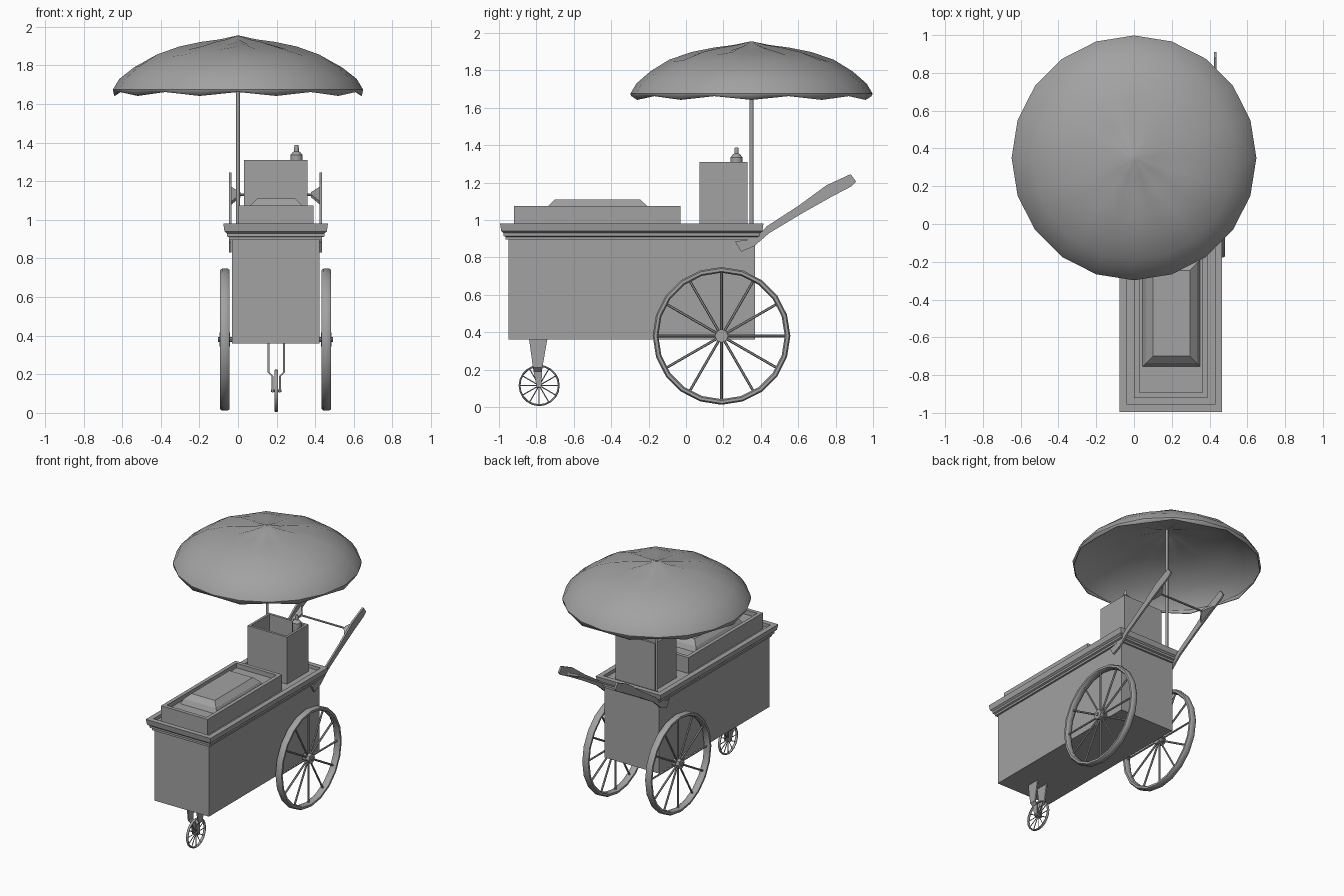
import bpy, bmesh
from math import sin, cos, pi, radians
from mathutils import Vector, Matrix

cube = bpy.data.objects.get("Cube")
if cube:
    bpy.data.objects.remove(cube)

grey = bpy.data.materials.new("plain grey")
grey.use_nodes = True
colour = (0.36, 0.36, 0.36, 1)
grey.diffuse_color = colour
grey.node_tree.nodes["Principled BSDF"].inputs["Base Color"].default_value = colour

CX = 0.195           # centre line of the cart
WHEEL_X = 0.263      # half the track of the large wheels


def finish(name, bm, smooth=None):
    bmesh.ops.recalc_face_normals(bm, faces=bm.faces)
    mesh = bpy.data.meshes.new(name)
    bm.to_mesh(mesh)
    bm.free()
    mesh.materials.append(grey)
    obj = bpy.data.objects.new(name, mesh)
    bpy.context.collection.objects.link(obj)
    if smooth:
        bpy.ops.object.select_all(action="DESELECT")
        obj.select_set(True)
        bpy.context.view_layer.objects.active = obj
        bpy.ops.object.shade_smooth_by_angle(angle=radians(smooth))
    return obj


def loft(bm, rings, caps=True, closed=False):
    """Join rings of points with quads."""
    loops = [[bm.verts.new(p) for p in ring] for ring in rings]
    n = len(loops[0])
    pairs = list(zip(loops, loops[1:]))
    if closed:
        pairs.append((loops[-1], loops[0]))
    for a, b in pairs:
        for i in range(n):
            j = (i + 1) % n
            bm.faces.new((a[i], a[j], b[j], b[i]))
    if caps and not closed:
        bm.faces.new(loops[0])
        bm.faces.new(loops[-1])


def rect(x0, x1, y0, y1, z, grow=0):
    x0, x1, y0, y1 = x0 - grow, x1 + grow, y0 - grow, y1 + grow
    return [(x0, y0, z), (x1, y0, z), (x1, y1, z), (x0, y1, z)]


def stack(name, bounds, steps):
    """Rectangular rings, each step being (grow, height)."""
    bm = bmesh.new()
    loft(bm, [rect(*bounds, z, g) for g, z in steps])
    return finish(name, bm)


def rod(bm, a, b, r1, r2=None, sides=8):
    a, b = Vector(a), Vector(b)
    turn = (b - a).to_track_quat("Z", "Y").to_matrix().to_4x4()
    bmesh.ops.create_cone(bm, cap_ends=True, segments=sides, radius1=r1,
                          radius2=r1 if r2 is None else r2, depth=(b - a).length,
                          matrix=Matrix.Translation((a + b) / 2) @ turn)


def plate(bm, outline, x, thick):
    loft(bm, [[(x + s * thick / 2, y, z) for y, z in outline] for s in (-1, 1)])


def wheel(name, x, y, z, radius, width, rim, spoke, hub, segments):
    # Rim: rounded section swept around the axle
    section = [(-.5, .25), (-.5, .75), (-.28, 1), (.28, 1), (.5, .75), (.5, .25),
               (.28, 0), (-.28, 0)]
    bm = bmesh.new()
    rings = []
    for i in range(segments):
        a = 2 * pi * i / segments
        rings.append([(x + u * width, y + (radius - rim + v * rim) * cos(a),
                       z + (radius - rim + v * rim) * sin(a)) for u, v in section])
    loft(bm, rings, closed=True)
    finish(name + "_rim", bm, 50)
    # Spokes and hub
    bm = bmesh.new()
    for i in range(12):
        a = pi * i / 6
        reach = radius - rim * .6
        rod(bm, (x, y, z), (x, y + reach * cos(a), z + reach * sin(a)), spoke, sides=6)
    finish(name + "_spokes", bm)
    bm = bmesh.new()
    rod(bm, (x - width * .55, y, z), (x + width * .55, y, z), hub, sides=8)
    finish(name + "_hub", bm)


# Cart body and moulded counter with a raised lip
BODY = (-.032, .422, -.95, .37)
stack("cart_body", BODY, [(0, .36), (0, .905)])
stack("counter", BODY, [(0, .895), (.014, .895), (.014, .91), (.026, .915), (.026, .93),
                        (.038, .94), (.044, .98), (.006, .98), (.006, .955)])

# Tray with a sunken floor and bevelled lid
stack("tray", (.0, .39, -.92, -.03), [(0, .95), (0, 1.075), (-.028, 1.075), (-.028, 1.04)])
stack("tray_lid", (.10, .296, -.70, -.245), [(.075, 1.0), (.075, 1.0), (.037, 1.045 + .03), (0, 1.11)][1:])

# Open storage box
stack("storage_box", (.03, .36, .072, .328), [(0, .95), (0, 1.31), (-.018, 1.31), (-.018, 1.1)])

# Bottle in the box
bm = bmesh.new()
profile = [(.032, 1.1), (.032, 1.335), (.018, 1.352), (.012, 1.355), (.012, 1.372), (.009, 1.388)]
loft(bm, [[(.303 + r * cos(i * pi / 6), .27 + r * sin(i * pi / 6), z) for i in range(12)]
          for r, z in profile])
finish("bottle", bm, 35)

# Large wheels and axle
for side, s in (("left", 1), ("right", -1)):
    wheel("large_wheel_" + side, CX + s * WHEEL_X, .19, .38, .368, .05, .03, .007, .036, 20)
bm = bmesh.new()
rod(bm, (CX - WHEEL_X - .035, .19, .38), (CX + WHEEL_X + .035, .19, .38), .012)
finish("axle", bm)

# Small front wheel with its fork
wheel("front_wheel", .198, -.785, .115, .11, .018, .01, .003, .014, 20)
bm = bmesh.new()
for s in (-1, 1):
    path = [(.04, .37, -.84, -.74), (.04, .21, -.818, -.768), (.02, .19, -.815, -.77),
            (.018, .105, -.797, -.773)]
    loft(bm, [rect(.198 + s * x - .005, .198 + s * x + .005, y0, y1, z)
              for x, z, y0, y1 in path])
rod(bm, (.17, -.785, .115), (.226, -.785, .115), .007)
finish("front_fork", bm)

# Push handles, with brackets and a crossbar
outline = [(.262, .885), (.295, .83), (.365, .86), (.445, .93), (.62, 1.035), (.78, 1.125),
           (.885, 1.18), (.91, 1.205), (.88, 1.245), (.75, 1.185), (.60, 1.075),
           (.43, .965), (.37, .90)]
for side, s in (("left", 1), ("right", -1)):
    bm = bmesh.new()
    plate(bm, outline, CX + s * .234, .013)
    finish("handle_" + side, bm)
    bm = bmesh.new()
    wide = [(.66, 1.095), (.672, 1.078), (.82, 1.155), (.808, 1.172)]
    tip = [(.725, 1.133), (.73, 1.118), (.75, 1.128), (.745, 1.143)]
    loft(bm, [[(CX + s * .23, y, z) for y, z in wide],
              [(CX + s * .182, y, z) for y, z in tip]])
    finish("handle_bracket_" + side, bm)
bm = bmesh.new()
rod(bm, (CX - .19, .737, 1.13), (CX + .19, .737, 1.13), .007)
finish("handle_crossbar", bm)

# Parasol pole
bm = bmesh.new()
rod(bm, (0, .35, .95), (0, .35, 1.955), .01, sides=12)
finish("parasol_pole", bm)

# Parasol canopy: ten puffed panels with a scalloped hem
profile = [(.012, 1.953, 0), (.10, 1.935, .012), (.20, 1.922, .018), (.32, 1.898, .016),
           (.44, 1.857, .012), (.54, 1.795, .006), (.615, 1.73, 0), (.648, 1.675, 0),
           (.642, 1.642, 0)]
bm = bmesh.new()
rings = []
for k, (r, z, sag) in enumerate(profile):
    ring = []
    for i in range(20):
        a = 2 * pi * i / 20
        valley = (i + 1) % 2
        lift = .02 * (1 - valley) if k == len(profile) - 1 else 0
        ring.append((r * cos(a), .35 + r * sin(a), z - sag * valley + lift))
    rings.append(ring)
loft(bm, rings, caps=False)
bmesh.ops.holes_fill(bm, edges=[e for e in bm.edges if e.is_boundary and e.calc_length() < .01], sides=20)
canopy = finish("parasol_canopy", bm, 45)
shell = canopy.modifiers.new("shell", "SOLIDIFY")
shell.thickness = .006
shell.offset = -1
